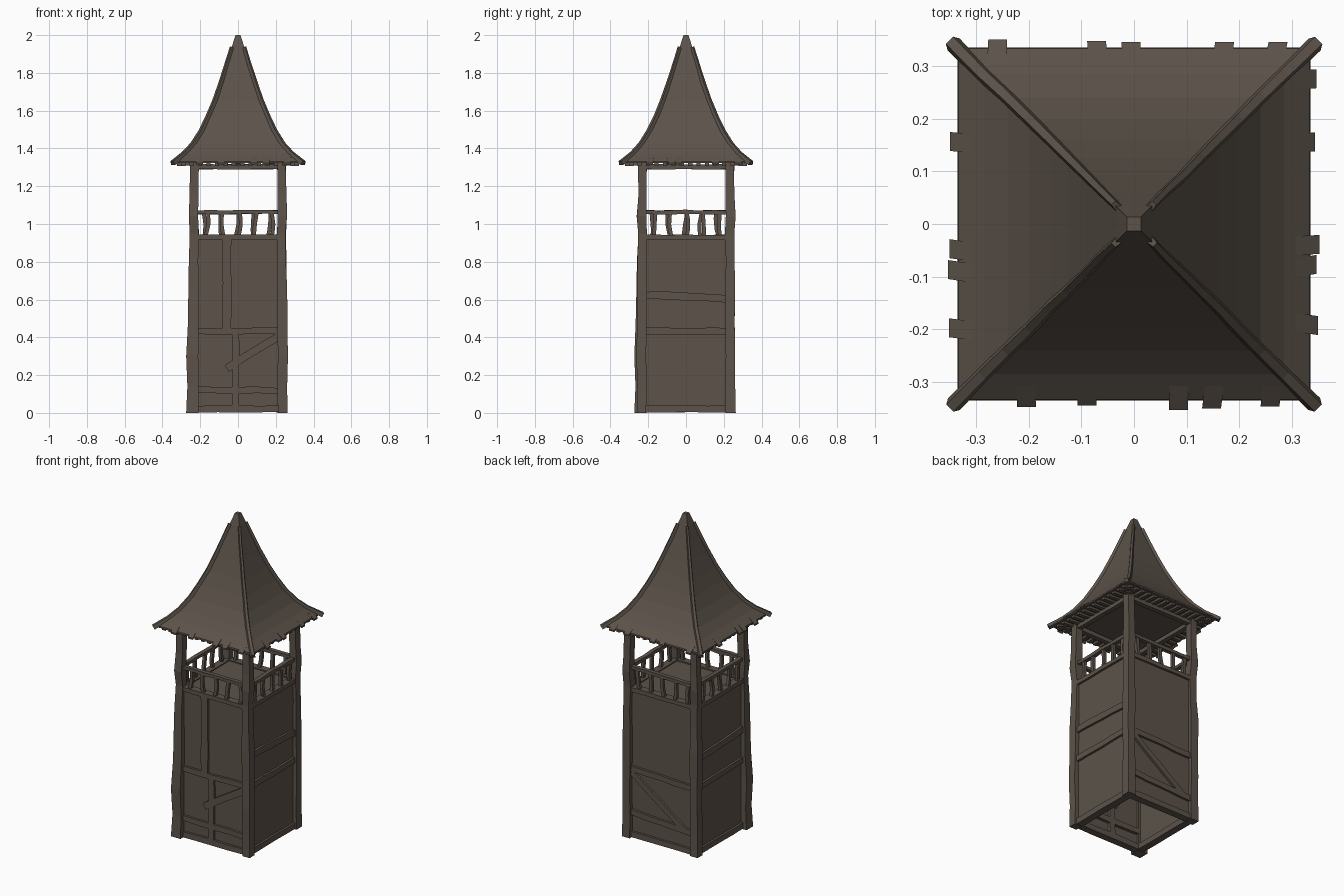
import bpy, bmesh, math, random
from mathutils import Vector, Matrix

if "Cube" in bpy.data.objects:
    bpy.data.objects.remove(bpy.data.objects["Cube"])

random.seed(4)
wood = bpy.data.materials.new("weathered brown wood")
wood.diffuse_color = (0.107, 0.086, 0.068, 1)
wood.use_nodes = True
wood.node_tree.nodes["Principled BSDF"].inputs["Base Color"].default_value = wood.diffuse_color


def finish(name, bm, side=0):
    """Turn the bmesh into an object; side 0 front, 1 right, 2 back, 3 left."""
    bmesh.ops.recalc_face_normals(bm, faces=bm.faces)
    bm.transform(Matrix.Rotation(side * math.pi / 2, 4, 'Z'))
    me = bpy.data.meshes.new(name)
    bm.to_mesh(me)
    bm.free()
    me.materials.append(wood)
    ob = bpy.data.objects.new(name, me)
    bpy.context.collection.objects.link(ob)
    return ob


def loft(bm, rings):
    """Skin a list of equal-length point rings and cap both ends."""
    vs = [[bm.verts.new(p) for p in r] for r in rings]
    n = len(vs[0])
    for a, b in zip(vs, vs[1:]):
        for i in range(n):
            bm.faces.new((a[i], a[(i + 1) % n], b[(i + 1) % n], b[i]))
    bm.faces.new(vs[0][::-1])
    bm.faces.new(vs[-1])


def box(bm, x0, x1, y0, y1, z0, z1):
    loft(bm, [[(x0, y0, z), (x1, y0, z), (x1, y1, z), (x0, y1, z)] for z in (z0, z1)])


def plank(bm, a, b, w, out=(0.205, 0.25), steps=4, wob=0.003, bow=0):
    """Crooked plank lying in the front wall from (u, z) a to b."""
    a, b = Vector(a), Vector(b)
    d = (b - a).normalized()
    n = Vector((-d.y, d.x))
    rings = []
    for i in range(steps + 1):
        t = i / steps
        c = a.lerp(b, t) + n * (bow * math.sin(math.pi * t) + random.uniform(-wob, wob))
        h = w / 2 + random.uniform(-wob, wob) / 2
        p, q = c - n * h, c + n * h
        rings.append([(p.x, -out[0], p.y), (q.x, -out[0], q.y),
                      (q.x, -out[1], q.y), (p.x, -out[1], p.y)])
    loft(bm, rings)


# Crooked corner posts: outer edge wanders, inner edge stays straight
outer = [(0, .262), (.14, .258), (.3, .262), (.48, .259), (.65, .26), (.8, .255),
         (.95, .253), (1.04, .26), (1.15, .254), (1.33, .253)]
for name, sx, sy in (("front_left", -1, -1), ("front_right", 1, -1),
                     ("back_right", 1, 1), ("back_left", -1, 1)):
    bm = bmesh.new()
    rings = []
    for z, o in outer:
        swell = 0.014 * max(0, 1 - z / 1.0) if name == "front_left" else 0
        ox = o + swell + random.uniform(-.003, .003)
        oy = o + swell + random.uniform(-.003, .003)
        i = 0.209 + random.uniform(-.003, .003)
        rings.append([(sx * i, sy * i, z), (sx * ox, sy * i, z),
                      (sx * ox, sy * oy, z), (sx * i, sy * oy, z)])
    loft(bm, rings)
    finish(name + "_post", bm)

# Timber framing of each wall: (start, end, width) in wall coordinates
frames = [
    [((-.215, .125), (.215, .118), .034), ((-.215, .435), (.215, .432), .034),
     ((-.012, .03), (-.012, .43), .036), ((-.06, .235), (.215, .405), .04),
     ((-.057, .44), (-.057, .93), .048)],
    [((-.225, .625), (.22, .603), .04), ((-.225, .432), (.22, .432), .034)],
    [((-.215, .16), (.215, .135), .034), ((-.215, .432), (.215, .42), .034),
     ((-.205, .41), (.16, .14), .036)],
    [((-.225, .605), (.22, .625), .04), ((-.225, .425), (.22, .435), .034)],
]
# Tabs on each eave, by position along the side
tabs = [(-.205, -.09, .085, .15, .26), (-.19, -.08, -.04, .155, .275),
        (-.27, -.17, .005, .07, .26), (-.155, .05, .09, .2)]

for k, side in enumerate(("front", "right", "back", "left")):
    bm = bmesh.new()
    box(bm, -.23, .23, -.236, -.224, 0.005, .93)
    finish(side + "_wall", bm, k)

    bm = bmesh.new()
    for a, b, w in frames[k]:
        plank(bm, a, b, w)
    plank(bm, (-.22, .021), (.22, .021), .036, wob=.002)
    plank(bm, (-.22, .93), (.22, .93), .026, wob=.002)
    plank(bm, (-.22, 1.303), (.22, 1.303), .026, (.215, .245), wob=.002)
    finish(side + "_timbers", bm, k)

    # Railing with bent balusters
    bm = bmesh.new()
    plank(bm, (-.22, 1.063), (.22, 1.063), .02, (.218, .244), 6, .003)
    for u in (-.165, -.08, .005, .092, .18):
        lean = random.uniform(-.008, .008)
        plank(bm, (u - lean, .935), (u + lean, 1.06), .02, (.222, .24), 4, .001,
              random.uniform(-.01, .01))
    finish(side + "_railing", bm, k)

    # Rafter ends under the eave
    bm = bmesh.new()
    for i in range(14):
        u = -.29 + .58 * i / 13
        loft(bm, [[(u - .011, -y, z), (u + .011, -y, z), (u + .011, -y, z + .018),
                   (u - .011, -y, z + .018)] for y, z in ((.235, 1.312), (.322, 1.307))])
    finish(side + "_rafter_ends", bm, k)

    # Loose shingles over the eave edge
    bm = bmesh.new()
    for u in tabs[k]:
        w, s = .018, random.uniform(-.004, .004)
        y1 = .348 + random.uniform(-.004, .006)
        loft(bm, [[(u - w + e, -y, z), (u + w + e, -y, z), (u + w + e, -y, z + .01),
                   (u - w + e, -y, z + .01)]
                  for y, z, e in ((.308, 1.345, -s), (y1, 1.314, s))])
    finish(side + "_loose_shingles", bm, k)

# Lookout floor
bm = bmesh.new()
box(bm, -.235, .235, -.235, .235, .922, .936)
finish("lookout_floor", bm)

# Flared roof from a square profile
profile = [(.335, 1.322), (.334, 1.332), (.285, 1.374), (.24, 1.424), (.197, 1.493),
           (.16, 1.57), (.125, 1.655), (.092, 1.75), (.06, 1.85), (.034, 1.935), (.013, 2.0)]
bm = bmesh.new()
loft(bm, [[(-h, -h, z), (h, -h, z), (h, h, z), (-h, h, z)] for h, z in profile])
finish("roof", bm)

# Ridge beams along the four hips, tapering toward the tip
path = [(.347, 1.325)] + profile[2:-1]
for k, side in enumerate(("front_right", "back_right", "back_left", "front_left")):
    bm = bmesh.new()
    rings = []
    for i, (h, z) in enumerate(path):
        c = Vector((h, -h, z))
        w = .016 - .0009 * i
        across = Vector((1, 1, 0)).normalized() * w
        p0 = Vector((path[max(i - 1, 0)][0], 0, path[max(i - 1, 0)][1]))
        p1 = Vector((path[min(i + 1, len(path) - 1)][0], 0, path[min(i + 1, len(path) - 1)][1]))
        d = p1 - p0
        along = Vector((d.x, -d.x, d.z))
        up = along.cross(across).normalized()
        if up.z < 0:
            up = -up
        c += across * random.uniform(-.15, .15)
        rings.append([c - across - up * .014, c + across - up * .014,
                      c + across * .6 + up * .009, c - across * .6 + up * .009])
    loft(bm, rings)
    finish(side + "_roof_ridge", bm, k)
